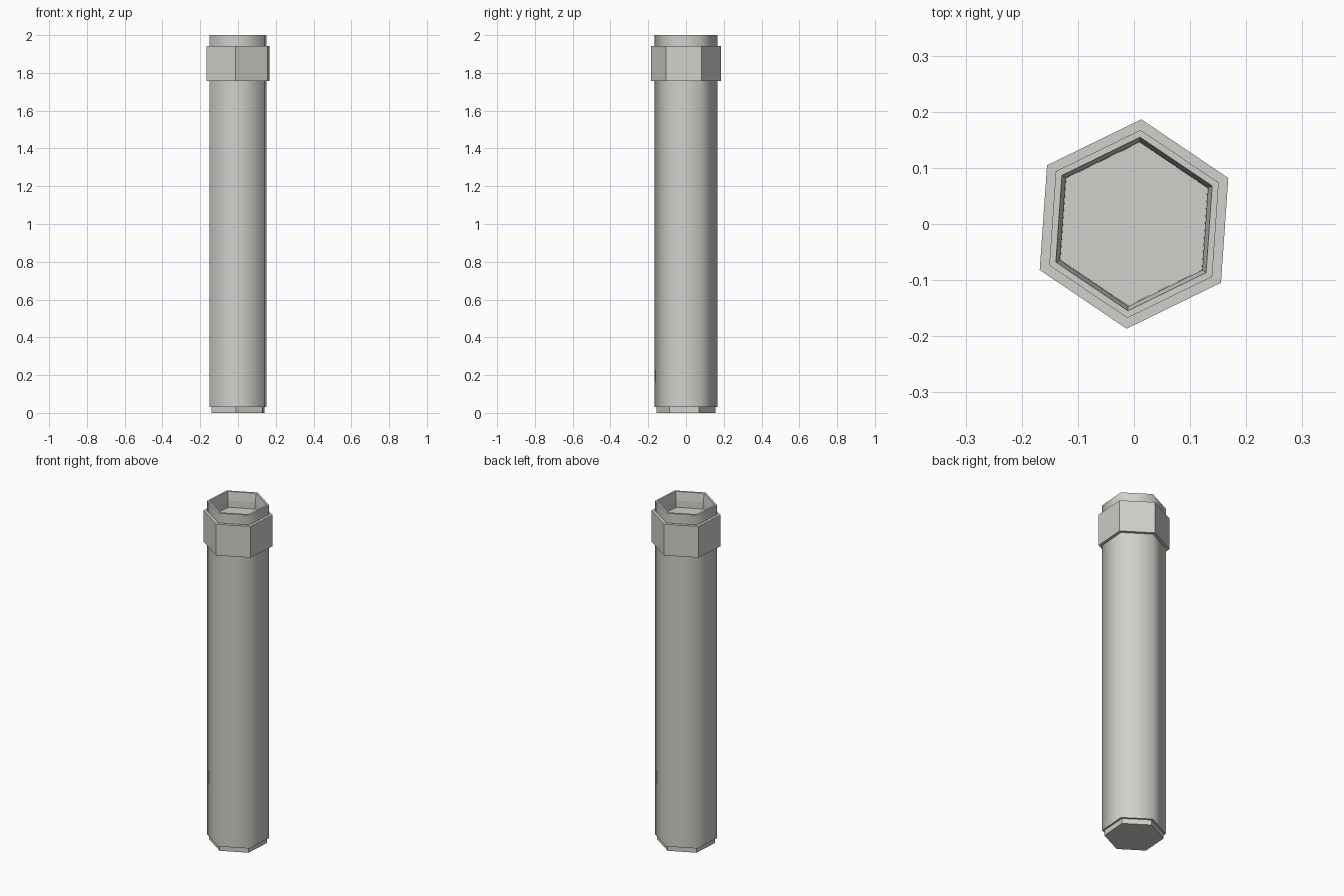
import bpy
import bmesh
import math

if "Cube" in bpy.data.objects:
    bpy.data.objects.remove(bpy.data.objects["Cube"])

SIDES = 6
TURN = math.radians(26)  # rotation of the hexagon about z


def make_material(name, rgb):
    mat = bpy.data.materials.new(name)
    mat.diffuse_color = (*rgb, 1.0)
    mat.use_nodes = True
    mat.node_tree.nodes["Principled BSDF"].inputs["Base Color"].default_value = mat.diffuse_color
    return mat


def hex_lathe(name, profile, mat, smooth_spans=(), cap_start=True, cap_end=True):
    """Sweep (radius, z) points round six sides; smooth_spans are shaded soft."""
    bm = bmesh.new()
    rings = []
    for r, z in profile:
        rings.append([bm.verts.new((r * math.cos(TURN + i * math.tau / SIDES),
                                    r * math.sin(TURN + i * math.tau / SIDES), z))
                      for i in range(SIDES)])
    for k in range(len(rings) - 1):
        a, b = rings[k], rings[k + 1]
        for i in range(SIDES):
            j = (i + 1) % SIDES
            face = bm.faces.new((a[i], a[j], b[j], b[i]))
            face.smooth = k in smooth_spans
    if cap_start:
        bm.faces.new(list(reversed(rings[0])))
    if cap_end:
        bm.faces.new(rings[-1])
    # keep the ring edges crisp, only the vertical edges blend
    for ring in rings:
        for i in range(SIDES):
            edge = bm.edges.get((ring[i], ring[(i + 1) % SIDES]))
            if edge:
                edge.smooth = False
    mesh = bpy.data.meshes.new(name)
    bm.to_mesh(mesh)
    bm.free()
    mesh.materials.append(mat)
    obj = bpy.data.objects.new(name, mesh)
    bpy.context.collection.objects.link(obj)
    return obj


metal = make_material("warm light grey", (0.63, 0.63, 0.60))

# Tube with stepped foot, long shaft, rim and shallow recess
hex_lathe("tube_body", [
    (0.156, 0.0), (0.156, 0.03),      # foot
    (0.168, 0.03), (0.168, 2.0),      # shaft
    (0.155, 2.0),                     # rim
    (0.147, 1.95), (0.146, 1.91),     # recess wall down to the floor
], metal, smooth_spans=(2,))

# Collar around the top of the shaft
hex_lathe("collar", [
    (0.166, 1.757), (0.187, 1.757), (0.187, 1.942), (0.166, 1.942),
], metal, cap_start=False, cap_end=False)
